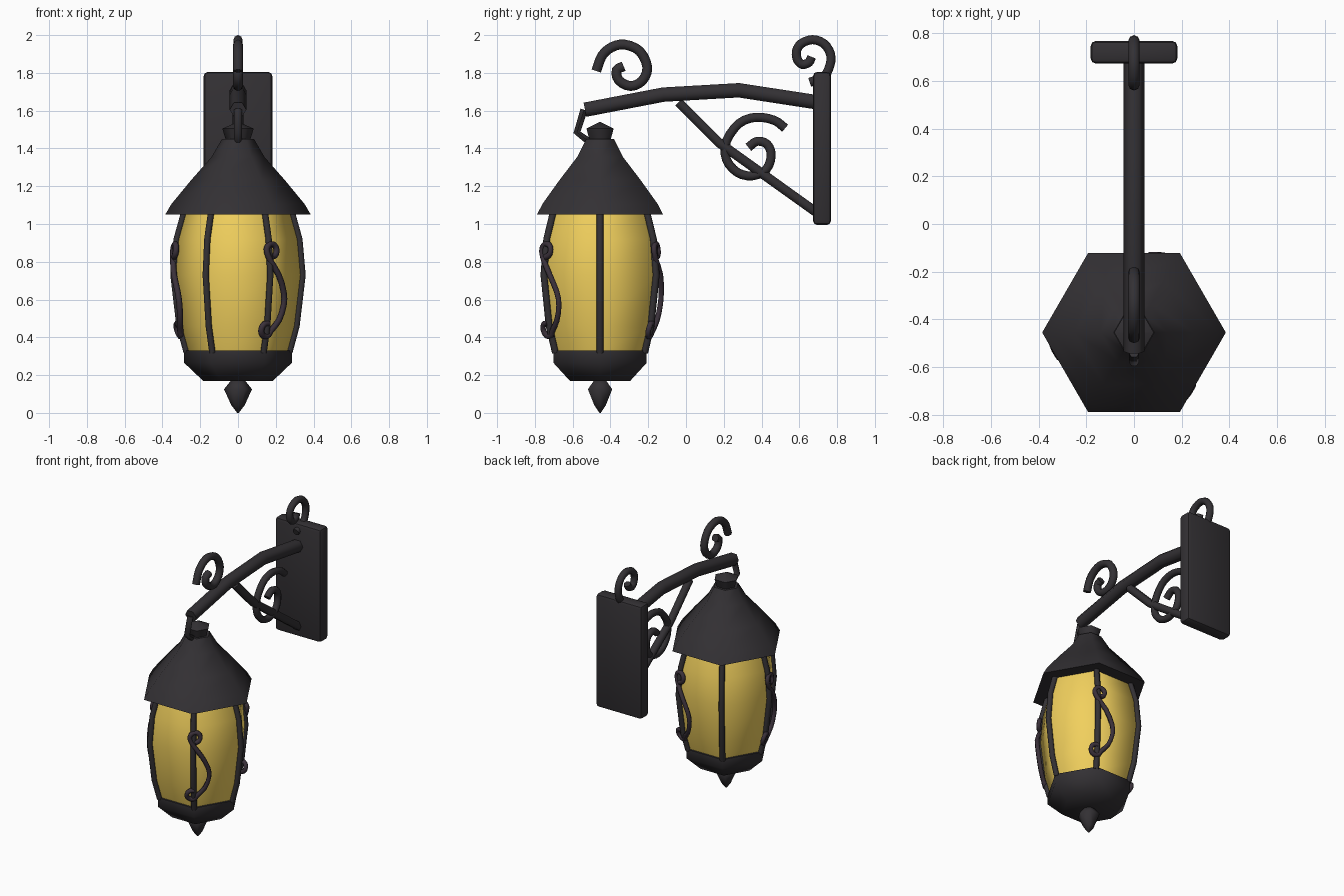
import bpy, bmesh, math
from mathutils import Vector

if "Cube" in bpy.data.objects:
    bpy.data.objects.remove(bpy.data.objects["Cube"])

LANTERN_Y = -0.455


def material(name, color):
    m = bpy.data.materials.new(name)
    m.diffuse_color = (*color, 1)
    m.use_nodes = True
    m.node_tree.nodes["Principled BSDF"].inputs["Base Color"].default_value = m.diffuse_color
    return m


IRON = material("dark_iron", (0.033, 0.03, 0.034))
VINE = material("vine_iron", (0.042, 0.03, 0.042))
GLASS = material("amber_glass", (0.88, 0.63, 0.11))


def finish(bm, name, mat, angle):
    bmesh.ops.recalc_face_normals(bm, faces=bm.faces)
    me = bpy.data.meshes.new(name)
    bm.to_mesh(me)
    bm.free()
    me.materials.append(mat)
    me.polygons.foreach_set("use_smooth", [True] * len(me.polygons))
    me.set_sharp_from_angle(angle=math.radians(angle))
    ob = bpy.data.objects.new(name, me)
    bpy.context.collection.objects.link(ob)
    return ob


def skin(bm, rings):
    """Bridge equal-sized rings of points and cap both ends."""
    rows = [[bm.verts.new(p) for p in r] for r in rings]
    n = len(rows[0])
    for a, b in zip(rows, rows[1:]):
        for i in range(n):
            j = (i + 1) % n
            bm.faces.new((a[i], a[j], b[j], b[i]))
    bm.faces.new(rows[0])
    bm.faces.new(rows[-1])


def hex_lathe(name, profile, mat=IRON, angle=62):
    bm = bmesh.new()
    skin(bm, [[(r * math.cos(k * math.pi / 3),
                LANTERN_Y + r * math.sin(k * math.pi / 3), z)
               for k in range(6)] for r, z in profile])
    return finish(bm, name, mat, angle)


def smooth_path(pts, steps=3):
    """Catmull-Rom curve through the points."""
    p = [Vector(q) for q in pts]
    p = [2 * p[0] - p[1]] + p + [2 * p[-1] - p[-2]]
    out = []
    for a, b, c, d in zip(p, p[1:], p[2:], p[3:]):
        for s in range(steps):
            t = s / steps
            out.append(0.5 * (2 * b + (c - a) * t + (2 * a - 5 * b + 4 * c - d) * t * t
                              + (3 * b - a - 3 * c + d) * t ** 3))
    return out + [p[-2]]


def tube(name, pts, radius, sides=6, ref=(1, 0, 0), mat=IRON):
    pts = [Vector(p) for p in pts]
    ref = Vector(ref)
    rings = []
    for i, p in enumerate(pts):
        t = (pts[min(i + 1, len(pts) - 1)] - pts[max(i - 1, 0)]).normalized()
        u = (ref - ref.dot(t) * t).normalized()
        v = t.cross(u)
        rings.append([p + radius * (math.cos(a) * u + math.sin(a) * v)
                      for a in (2 * math.pi * k / sides for k in range(sides))])
    bm = bmesh.new()
    skin(bm, rings)
    return finish(bm, name, mat, 62)


def yz(pairs):
    return [(0, y, z) for y, z in pairs]


# Wall plate
bm = bmesh.new()
bmesh.ops.create_cube(bm, size=1)
for v in bm.verts:
    v.co = Vector((v.co.x * 0.364, 0.72 + v.co.y * 0.095, 1.4 + v.co.z * 0.81))
bmesh.ops.bevel(bm, geom=bm.edges[:], offset=0.022, segments=2, profile=0.5, affect='EDGES')
finish(bm, "wall_plate", IRON, 30)

# Arm, brace and hook
tube("arm", yz([(-0.535, 1.605), (-0.12, 1.685), (0.28, 1.708), (0.69, 1.645)]), 0.044)
tube("brace", yz([(-0.04, 1.645), (0.175, 1.43), (0.69, 1.062)]), 0.029)
tube("hook", yz([(-0.54, 1.605), (-0.577, 1.485), (-0.505, 1.43)]), 0.022)

# Decorative scrolls
tube("plate_scroll", smooth_path(yz([
    (.665, 1.885), (.65, 1.855), (.615, 1.845), (.59, 1.87), (.585, 1.915), (.61, 1.955),
    (.67, 1.976), (.73, 1.955), (.765, 1.90), (.762, 1.84), (.73, 1.78), (.655, 1.75)])),
    0.024, 8)
tube("arm_scroll", smooth_path(yz([
    (-.475, 1.81), (-.445, 1.89), (-.393, 1.936), (-.325, 1.95), (-.245, 1.915),
    (-.205, 1.83), (-.23, 1.76), (-.293, 1.73), (-.356, 1.761), (-.367, 1.814),
    (-.33, 1.835)])), 0.026, 8)
tube("brace_scroll", smooth_path(yz([
    (.525, 1.507), (.467, 1.549), (.372, 1.565), (.282, 1.533), (.214, 1.438),
    (.214, 1.342), (.272, 1.273), (.351, 1.255), (.425, 1.289), (.451, 1.363),
    (.43, 1.422), (.377, 1.438), (.33, 1.406)])), 0.024, 8)

# Lantern body
hex_lathe("roof", [(0.29, 1.052), (0.385, 1.05), (0.353, 1.105), (0.25, 1.23),
                   (0.14, 1.355), (0.085, 1.45)])
hex_lathe("roof_finial", [(0.06, 1.43), (0.083, 1.505), (0.004, 1.54)])
hex_lathe("base", [(0.285, 0.33), (0.285, 0.265), (0.185, 0.17)], angle=61)
hex_lathe("base_finial", [(0.03, 0.18), (0.074, 0.125), (0.035, 0.04), (0.004, 0.0)])

PROFILE = [(0.272, 0.32), (0.31, 0.46), (0.342, 0.73), (0.325, 0.92), (0.283, 1.07)]
hex_lathe("glass", [(r - 0.005, z) for r, z in PROFILE], GLASS, 75)


def bar_radius(z):
    for (r0, z0), (r1, z1) in zip(PROFILE, PROFILE[1:]):
        if z <= z1:
            return r0 + (r1 - r0) * (z - z0) / (z1 - z0)
    return PROFILE[-1][0]


# Corner bars, with a vine scroll on every second one
def ring(cx, cz, r, a0, a1, n=7):
    return [(cx + r * math.cos(math.radians(a0 + (a1 - a0) * i / n)),
             cz + r * math.sin(math.radians(a0 + (a1 - a0) * i / n))) for i in range(n + 1)]


vine = (ring(0.012, 0.86, 0.035, -90, 190)
        + [(0.0, 0.805), (0.055, 0.73), (0.097, 0.64), (0.103, 0.57), (0.075, 0.49)]
        + ring(-0.01, 0.44, 0.035, -10, -290))

for k in range(6):
    a = k * math.pi / 3
    out = Vector((math.cos(a), math.sin(a), 0))
    side = Vector((-math.sin(a), math.cos(a), 0))
    centre = Vector((0, LANTERN_Y, 0))
    tube(f"corner_bar_{k + 1}", [centre + out * r + Vector((0, 0, z)) for r, z in PROFILE],
         0.019, 6, side)
    if k % 2:
        lean = math.radians(12)
        d = side * math.cos(lean) - out * math.sin(lean)
        path = [centre + out * (bar_radius(z) + 0.008) + d * t + Vector((0, 0, z))
                for t, z in vine]
        tube(f"vine_scroll_{k // 2 + 1}", smooth_path(path, 2), 0.016, 6, out, VINE)
